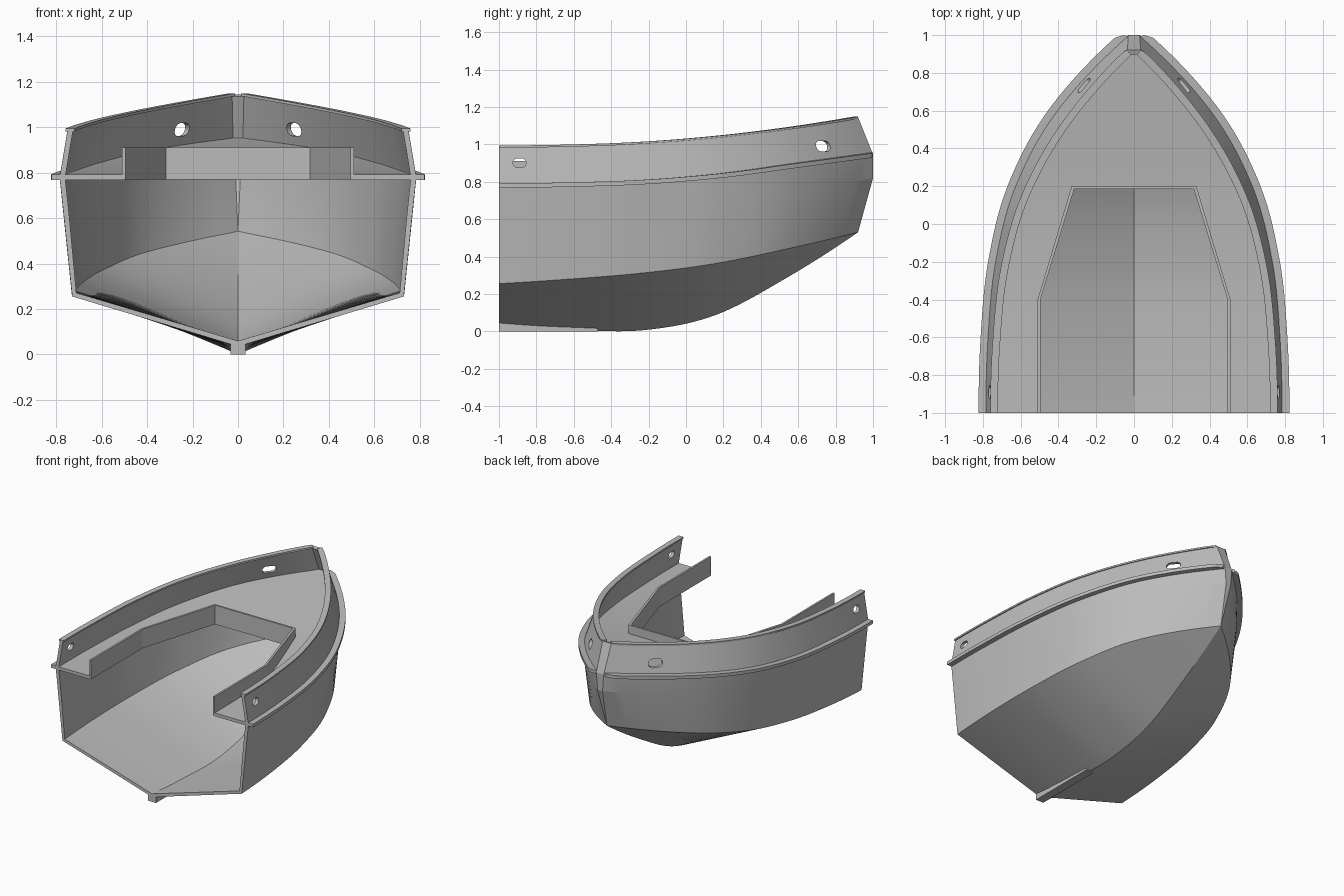
import bpy, bmesh, math
from mathutils import Vector, Matrix

cube = bpy.data.objects.get("Cube")
if cube:
    bpy.data.objects.remove(cube, do_unlink=True)

grey = bpy.data.materials.new("hull grey")
grey.use_nodes = True
grey.diffuse_color = (0.5, 0.5, 0.5, 1)
grey.node_tree.nodes["Principled BSDF"].inputs["Base Color"].default_value = (0.5, 0.5, 0.5, 1)

STATIONS = 48
THICK = 0.024


def curve(values, t):
    """Smooth interpolation through evenly spaced values."""
    a, b, c = values[:3]
    d, e, f = values[-3:]
    p = [3 * a - 3 * b + c, *values, 3 * f - 3 * e + d]
    spans = len(values) - 1
    i = min(int(t * spans), spans - 1)
    u = t * spans - i
    p0, p1, p2, p3 = p[i:i + 4]
    return 0.5 * (2 * p1 + (p2 - p0) * u + (2 * p0 - 5 * p1 + 4 * p2 - p3) * u ** 2
                  + (3 * p1 - p0 - 3 * p2 + p3) * u ** 3)


class Line:
    """A lengthwise hull line from the open end to the bow."""

    def __init__(self, end, widths, heights):
        self.end, self.widths, self.heights = end, widths, heights

    def at(self, t):
        return Vector((curve(self.widths, t), -1 + t * (self.end + 1), curve(self.heights, t)))

    def normal(self, t):
        d = self.at(min(t + 0.01, 1)) - self.at(max(t - 0.01, 0))
        return Vector((d.y, -d.x, 0)).normalized()

    def points(self):
        return [self.at(j / STATIONS) for j in range(STATIONS + 1)]


keel = Line(0.92, [0] * 6, [0.035, 0.01, 0.006, 0.085, 0.285, 0.53])
chine = Line(0.92, [0.73, 0.725, 0.69, 0.605, 0.41, 0], [0.255, 0.28, 0.312, 0.362, 0.44, 0.53])
flare = Line(1, [0.768, 0.76, 0.718, 0.622, 0.405, 0.02], [0.62, 0.63, 0.65, 0.69, 0.75, 0.82])
sheer = Line(1, [0.785, 0.775, 0.735, 0.63, 0.41, 0.03], [0.78, 0.785, 0.80, 0.835, 0.89, 0.945])
top = Line(0.92, [0.75, 0.738, 0.695, 0.585, 0.37, 0.035], [0.99, 0.995, 1.01, 1.04, 1.085, 1.145])


def build(name, grids, ends=False):
    """Make a mesh from point grids; ends closes swept tubes."""
    bm = bmesh.new()
    for grid in grids:
        v = [[bm.verts.new(p) for p in row] for row in grid]
        for a, b in zip(v, v[1:]):
            for j in range(len(a) - 1):
                bm.faces.new((a[j], a[j + 1], b[j + 1], b[j]))
        if ends:
            for j in (0, -1):
                bm.faces.new([row[j] for row in v[:-1]])
    bmesh.ops.remove_doubles(bm, verts=bm.verts, dist=0.0002)
    if ends:
        bmesh.ops.recalc_face_normals(bm, faces=bm.faces)
    mesh = bpy.data.meshes.new(name)
    bm.to_mesh(mesh)
    bm.free()
    mesh.materials.append(grey)
    obj = bpy.data.objects.new(name, mesh)
    bpy.context.scene.collection.objects.link(obj)
    obj.modifiers.new("mirror", "MIRROR")
    return obj


def sweep(name, loops):
    """Skin a row of closed cross-sections."""
    rows = [list(r) for r in zip(*loops)]
    return build(name, [rows + [rows[0]]], ends=True)


def finish(obj):
    """Apply the modifiers and smooth the gentle curves."""
    bpy.ops.object.select_all(action="DESELECT")
    obj.select_set(True)
    bpy.context.view_layer.objects.active = obj
    for m in list(obj.modifiers):
        bpy.ops.object.modifier_apply(modifier=m.name)
    bpy.ops.object.shade_smooth_by_angle(angle=math.radians(11))


def shell(obj):
    m = obj.modifiers.new("shell", "SOLIDIFY")
    m.thickness = THICK
    m.offset = -1


def edge_strip(name, line, inner, outer, low, high):
    """A flat strip that follows a hull line and stops flush at the bow."""
    loops = []
    for j in range(STATIONS + 1):
        t = j / STATIONS
        p, n = line.at(t), line.normal(t)
        loop = []
        for off, z in ((inner, low), (outer, low), (outer, high), (inner, high)):
            q = p + n * off + Vector((0, 0, z))
            q.y = max(-1, min(q.y, line.end))
            loop.append(q)
        loops.append(loop)
    return sweep(name, loops)


# Hull and bulwark skin, with the narrow stem face as a last column
rows = []
for line in (keel, chine, flare, sheer, top):
    pts = line.points()
    rows.append(pts + [Vector((0, pts[-1].y, pts[-1].z))])
hull = build("hull", [rows])
shell(hull)


# Oval openings through the bulwark
def opening(name, place, turn, length, height):
    m = Matrix.Translation(place) @ Matrix.Rotation(turn, 4, "Z")
    r = height / 2
    loops = []
    for x in (-0.1, 0.1):
        loop = []
        for k in range(20):
            a = math.tau * (k + 0.5) / 20
            side = math.copysign(length / 2 - r, math.cos(a))
            loop.append(m @ Vector((x, side + r * math.cos(a), r * math.sin(a))))
        loops.append(loop)
    return sweep(name, loops)


cutters = [opening("fore_opening", (0.25, 0.72, 0.99), math.radians(42), 0.098, 0.056),
           opening("aft_opening", (0.768, -0.89, 0.9), 0, 0.07, 0.05)]
for c in cutters:
    c.hide_render = True
    m = hull.modifiers.new("cut", "BOOLEAN")
    m.operation = "DIFFERENCE"
    m.solver = "EXACT"
    m.object = c
finish(hull)
for c in cutters:
    bpy.data.objects.remove(c, do_unlink=True)

# Rub rail and bulwark cap
finish(edge_strip("rub_rail", sheer, -0.012, 0.037, -0.012, 0.012))
finish(edge_strip("bulwark_cap", top, -0.03, 0.01, -0.008, 0.004))

# Deck around the cockpit opening
SHOULDER, FRONT = -0.4, 0.193
WIDE, NARROW = 0.503, 0.323


def deck_edge(y):
    p = sheer.at((y + 1) / 2)
    return Vector((max(p.x - 0.012, 0), min(y, 0.985), p.z + 0.011))


def span(a, b, n):
    return [a + (b - a) * i / n for i in range(n + 1)]


aft = span(-1, SHOULDER, 12) + span(SHOULDER, FRONT, 12)[1:]
fore = span(FRONT, 1, 20)
outer = [deck_edge(y) for y in aft]
inner = []
for p in outer:
    u = max(0, (p.y - SHOULDER) / (FRONT - SHOULDER))
    inner.append(Vector((WIDE + (NARROW - WIDE) * u, p.y, p.z)))
bow = [deck_edge(y) for y in fore]
ratio = NARROW / bow[0].x
middle = [Vector((p.x * ratio, p.y, p.z)) for p in bow]
centre = [Vector((0, p.y, p.z)) for p in bow]
deck = build("deck", [[outer, inner], [bow, middle, centre]])
shell(deck)
finish(deck)

# Cockpit coaming
loops = []
for x, y, dx, dy in ((WIDE, -1, 1, 0), (WIDE, SHOULDER, 1, 0.2), (NARROW, FRONT, 1, 1), (0, FRONT, 0, 1)):
    near = (x - 0.007 * dx, y - 0.007 * dy)
    far = (x + 0.007 * dx, y + 0.007 * dy)
    loops.append([Vector((*p, z)) for p, z in ((near, 0.77), (far, 0.77), (far, 0.91), (near, 0.91))])
finish(sweep("coaming", loops))

# Short keel strip under the open end
loops = []
for y, z in ((-1, 0.045), (-0.47, 0.018)):
    loops.append([Vector((x, y, h)) for x, h in ((0, 0), (0.032, 0), (0.032, z), (0, z))])
finish(sweep("keel_strip", loops))
